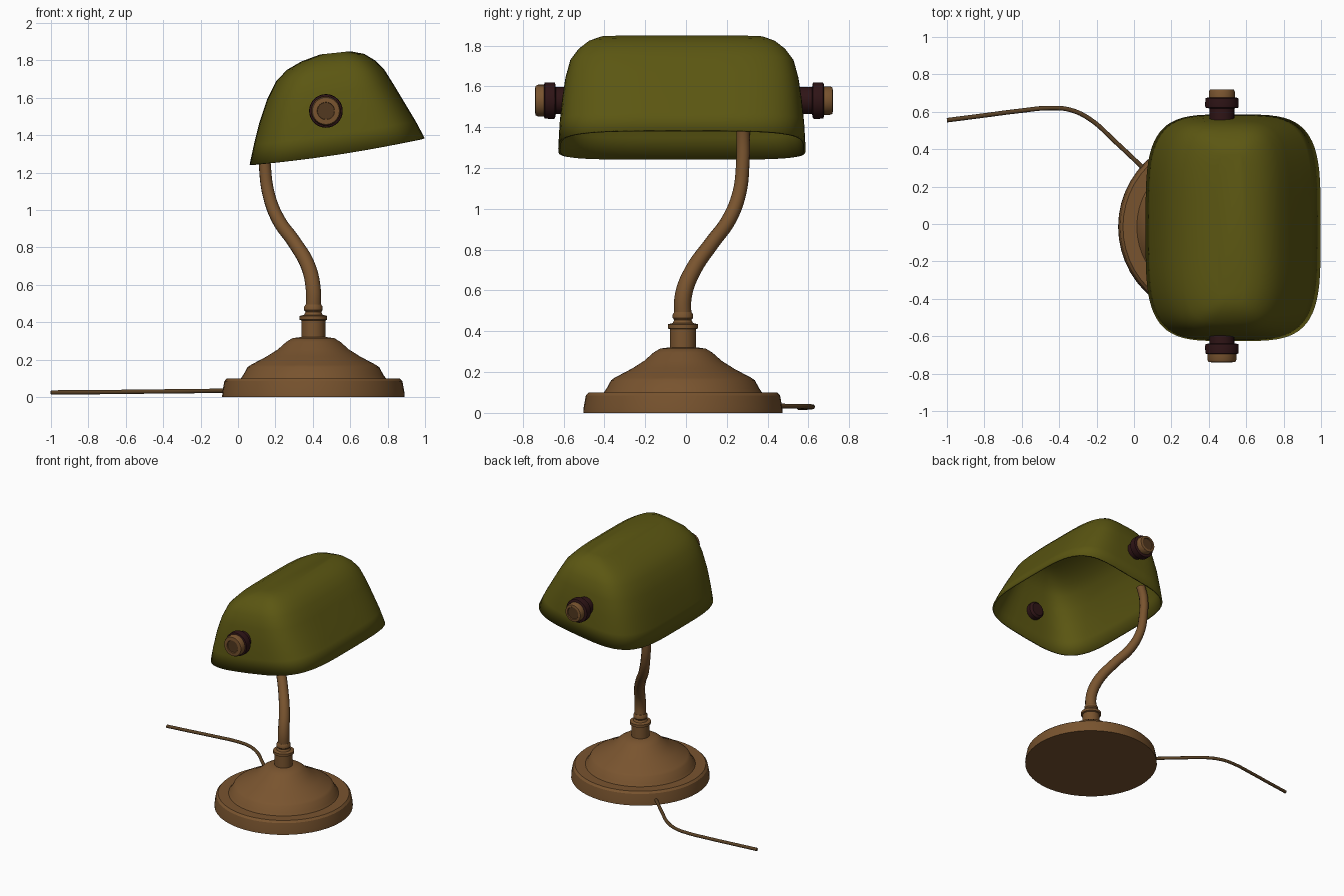
import bpy, bmesh, math
from mathutils import Matrix, Vector

if "Cube" in bpy.data.objects:
    bpy.data.objects.remove(bpy.data.objects["Cube"])


def material(name, rgb):
    m = bpy.data.materials.new(name)
    m.diffuse_color = (*rgb, 1)
    m.use_nodes = True
    m.node_tree.nodes["Principled BSDF"].inputs["Base Color"].default_value = m.diffuse_color
    return m


BRONZE = material("bronze", (0.19, 0.088, 0.028))
DARK_BRONZE = material("dark_bronze", (0.085, 0.04, 0.014))
OLIVE = material("olive_green", (0.105, 0.094, 0.006))
MAROON = material("dark_maroon", (0.028, 0.007, 0.008))
CORD = material("cord_brown", (0.10, 0.052, 0.018))


def smooth(ob, angle=32):
    bpy.ops.object.select_all(action='DESELECT')
    ob.select_set(True)
    bpy.context.view_layer.objects.active = ob
    bpy.ops.object.shade_smooth_by_angle(angle=math.radians(angle))


def loft(name, rings, mat, cap_bottom=True):
    """Skin a stack of counter-clockwise rings, closing the ends."""
    bm = bmesh.new()
    loops = [[bm.verts.new(p) for p in ring] for ring in rings]
    n = len(loops[0])
    for a, b in zip(loops, loops[1:]):
        for i in range(n):
            j = (i + 1) % n
            bm.faces.new((a[i], a[j], b[j], b[i]))
    bm.faces.new(loops[-1])
    if cap_bottom:
        bm.faces.new(loops[0][::-1])
    me = bpy.data.meshes.new(name)
    bm.to_mesh(me)
    bm.free()
    me.materials.append(mat)
    ob = bpy.data.objects.new(name, me)
    bpy.context.collection.objects.link(ob)
    return ob


def lathe(name, profile, mat, matrix, seg=48):
    rings = [[matrix @ Vector((r * math.cos(2 * math.pi * i / seg),
                               r * math.sin(2 * math.pi * i / seg), z))
              for i in range(seg)] for r, z in profile]
    ob = loft(name, rings, mat)
    smooth(ob)
    return ob


def tube(name, points, mat):
    """Smooth tube through (x, y, z, radius) points."""
    cu = bpy.data.curves.new(name, 'CURVE')
    cu.dimensions = '3D'
    cu.bevel_depth = 1
    cu.bevel_resolution = 3
    cu.resolution_u = 6
    cu.use_fill_caps = True
    sp = cu.splines.new('BEZIER')
    sp.bezier_points.add(len(points) - 1)
    for bp, (x, y, z, r) in zip(sp.bezier_points, points):
        bp.co = (x, y, z)
        bp.radius = r
        bp.handle_left_type = bp.handle_right_type = 'AUTO'
    cu.materials.append(mat)
    ob = bpy.data.objects.new(name, cu)
    bpy.context.collection.objects.link(ob)
    bpy.ops.object.select_all(action='DESELECT')
    ob.select_set(True)
    bpy.context.view_layer.objects.active = ob
    bpy.ops.object.convert(target='MESH')
    smooth(bpy.context.view_layer.objects.active, 50)


# Round stepped base with the collar that holds the arm
base_at = Matrix.Translation((0.403, -0.015, 0))
lathe("base", [(0.488, 0), (0.486, 0.03), (0.476, 0.085), (0.462, 0.1),
               (0.388, 0.1), (0.375, 0.118), (0.352, 0.16), (0.335, 0.172),
               (0.25, 0.217), (0.19, 0.255), (0.145, 0.295), (0.112, 0.315),
               (0.06, 0.322)], BRONZE, base_at)
lathe("collar", [(0.064, 0.31), (0.064, 0.41), (0.074, 0.414), (0.074, 0.434),
                 (0.05, 0.44), (0.042, 0.455), (0.05, 0.465), (0.05, 0.482),
                 (0.042, 0.495)], BRONZE, base_at, 32)

# Bent arm rising into the shade
tube("arm", [(0.403, -0.015, 0.45, 0.042), (0.402, -0.012, 0.58, 0.042),
             (0.375, 0.035, 0.70, 0.040), (0.30, 0.125, 0.83, 0.037),
             (0.215, 0.212, 0.95, 0.036), (0.165, 0.262, 1.08, 0.034),
             (0.145, 0.278, 1.22, 0.033), (0.143, 0.28, 1.38, 0.033),
             (0.17, 0.28, 1.47, 0.033)], BRONZE)

# Power cord lying behind the lamp
tube("cord", [(0.08, 0.27, 0.036, 0.012), (-0.10, 0.44, 0.034, 0.012),
              (-0.235, 0.56, 0.032, 0.012), (-0.34, 0.61, 0.031, 0.012),
              (-0.45, 0.62, 0.03, 0.012), (-0.61, 0.605, 0.028, 0.012),
              (-0.82, 0.578, 0.026, 0.012), (-1.0, 0.555, 0.025, 0.012)], CORD)

# Shade: tilted rounded rectangles (left x, z, right x, z, half depth)
layers = [(0.062, 1.243, 0.998, 1.385, 0.606), (0.085, 1.35, 0.95, 1.475, 0.60),
          (0.115, 1.47, 0.89, 1.575, 0.588), (0.155, 1.59, 0.833, 1.67, 0.572),
          (0.205, 1.69, 0.783, 1.75, 0.548), (0.262, 1.75, 0.733, 1.80, 0.508),
          (0.34, 1.795, 0.675, 1.835, 0.458), (0.44, 1.832, 0.60, 1.849, 0.40)]


def power(v, n=4):
    return math.copysign(abs(v) ** (2 / n), v)


rings = []
for k, (xl, zl, xr, zr, w) in enumerate(layers):
    ring = []
    for i in range(72):
        a = 2 * math.pi * i / 72
        u, v = power(math.cos(a)), power(math.sin(a))
        sag = 0.018 * (1 - u * u) * max(0, 1 - k / 2)
        ring.append(((xl + xr) / 2 + u * (xr - xl) / 2, -0.02 + v * w,
                     (zl + zr) / 2 + u * (zr - zl) / 2 - sag))
    rings.append(ring)
shade = loft("shade", rings, OLIVE, cap_bottom=False)
smooth(shade, 45)
shell = shade.modifiers.new("thickness", 'SOLIDIFY')
shell.thickness = 0.012
shell.offset = -1

# Knobs at both ends: dark washer, bronze cap, recessed centre
for side, label in ((-1, "front"), (1, "back")):
    at = Matrix.Translation((0.47, -0.01, 1.53)) @ Matrix.Rotation(-side * math.pi / 2, 4, 'X')
    s = 0.0 if side > 0 else -0.008
    lathe(label + "_knob_washer",
          [(0.05, 0.545 + s), (0.066, 0.56 + s), (0.066, 0.628), (0.088, 0.632),
           (0.09, 0.645), (0.088, 0.682), (0.078, 0.686)], MAROON, at, 32)
    r = 0.07 if side > 0 else 0.078
    lathe(label + "_knob_cap",
          [(r, 0.68), (r, 0.715), (r - 0.006, 0.728), (0.047, 0.73), (0.045, 0.722)],
          BRONZE, at, 32)
    lathe(label + "_knob_centre", [(0.044, 0.718), (0.044, 0.724)], DARK_BRONZE, at, 32)
